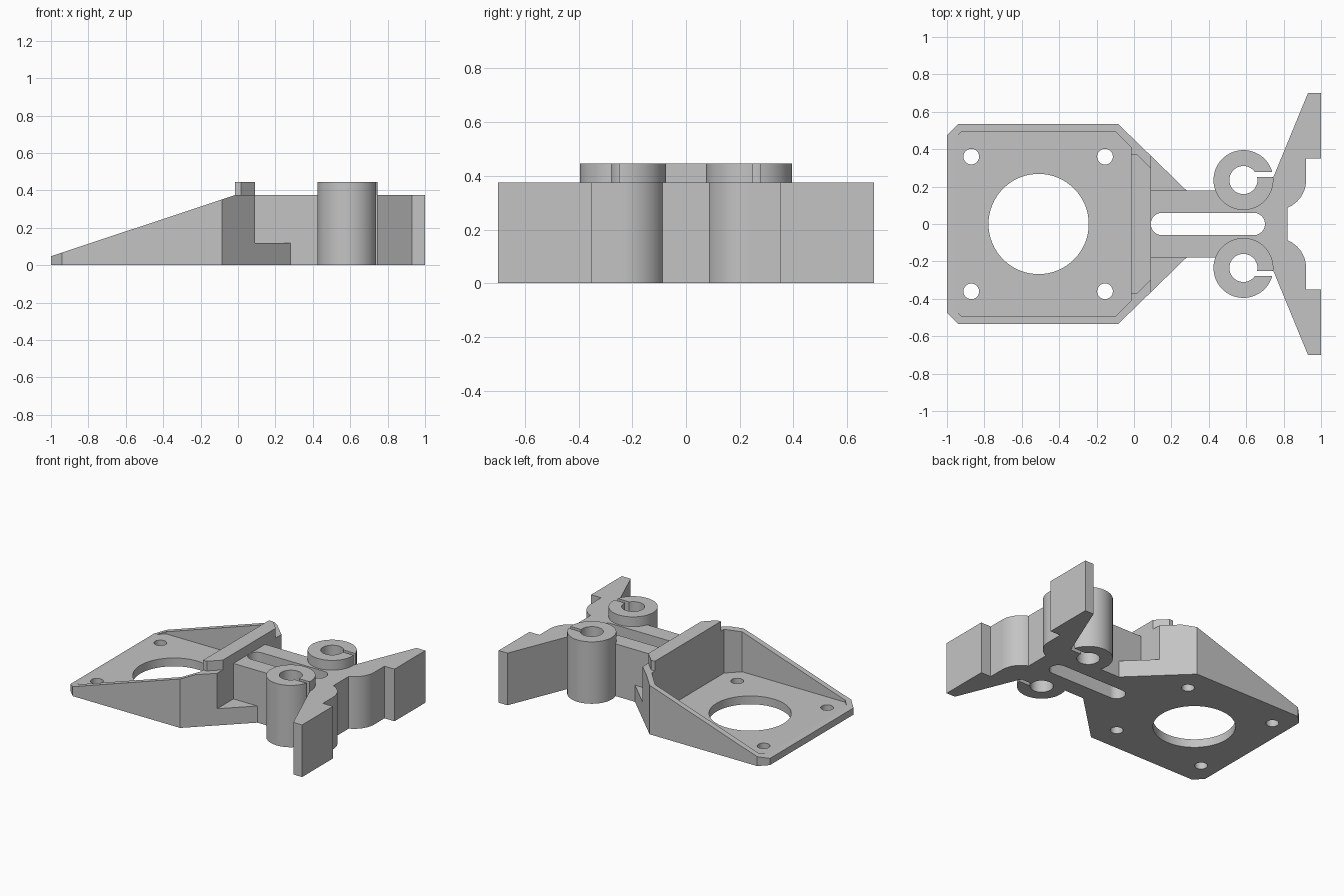
import bpy
import bmesh
from math import asin, cos, sin, pi, radians

if "Cube" in bpy.data.objects:
    bpy.data.objects.remove(bpy.data.objects["Cube"])

grey = bpy.data.materials.new("plain grey")
grey.use_nodes = True
grey.diffuse_color = (0.55, 0.55, 0.55, 1)
grey.node_tree.nodes["Principled BSDF"].inputs["Base Color"].default_value = (0.55, 0.55, 0.55, 1)

TOP = 0.375      # height of the main body
RAISED = 0.445   # height of the stop bar and sleeves
parts = []


def arc(cx, cy, r, start, end, steps=32):
    return [(cx + r * cos(start + (end - start) * i / steps),
             cy + r * sin(start + (end - start) * i / steps)) for i in range(steps + 1)]


def circle(cx, cy, r, steps=64):
    return arc(cx, cy, r, 0, 2 * pi, steps)[:-1]


def mirrored(half):
    """Close a +y half outline with its reflection."""
    return half + [(x, -y) for x, y in reversed(half)]


def prism(name, outline, low, high, along_y=False):
    """Extrude an outline along z, or an x/z outline along y."""
    bm = bmesh.new()
    rings = []
    for h in (low, high):
        rings.append([bm.verts.new((u, h, v) if along_y else (u, v, h)) for u, v in outline])
    for ring in rings:
        bm.faces.new(ring)
    n = len(outline)
    for i in range(n):
        j = (i + 1) % n
        bm.faces.new((rings[0][i], rings[0][j], rings[1][j], rings[1][i]))
    bmesh.ops.recalc_face_normals(bm, faces=bm.faces)
    mesh = bpy.data.meshes.new(name)
    bm.to_mesh(mesh)
    bm.free()
    mesh.materials.append(grey)
    obj = bpy.data.objects.new(name, mesh)
    bpy.context.collection.objects.link(obj)
    return obj


def part(name, outline, low, high):
    obj = prism(name, outline, low, high)
    parts.append(obj)
    return obj


def cut(obj, cutters):
    """Subtract the cutters, bake the result and remove them."""
    for c in cutters:
        mod = obj.modifiers.new("cut", 'BOOLEAN')
        mod.operation = 'DIFFERENCE'
        mod.solver = 'EXACT'
        mod.object = c
    bpy.context.view_layer.update()
    graph = bpy.context.evaluated_depsgraph_get()
    mesh = bpy.data.meshes.new_from_object(obj.evaluated_get(graph))
    obj.modifiers.clear()
    obj.data = mesh
    for c in cutters:
        bpy.data.objects.remove(c)


# Motor tray: chamfered block, hollowed, sloped and drilled
tray = part("motor_tray", mirrored([(-1, 0.475), (-0.94, 0.535), (-0.085, 0.535), (0.09, 0.365)]), 0, TOP)
pocket = prism("pocket_cutter", mirrored([(-1.1, 0.31), (-0.92, 0.495), (-0.1, 0.495), (-0.015, 0.41)]), 0.06, 1)
slope = prism("slope_cutter", [(-1.1, 0.015), (0.06, 0.4), (0.06, 0.8), (-1.1, 0.8)], -1, 1, along_y=True)
bores = [prism("bore_cutter", circle(-0.51, 0, 0.268), -0.1, 1)]
for x in (-0.87, -0.155):
    for y in (-0.36, 0.36):
        bores.append(prism("screw_cutter", circle(x, y, 0.042, 32), -0.1, 1))
cut(tray, [pocket, slope] + bores)

# Raised stop bar above the tray's inner wall
part("stop_bar", mirrored([(-0.015, 0.375), (0.015, 0.375), (0.09, 0.3)]), TOP - 0.005, RAISED)

# Arm with forked wings, pierced by the slot and the sleeve bores
half = [(0.05, 0.18), (0.5, 0.18), (0.585, 0.25), (0.745, 0.25), (0.93, 0.7), (1, 0.7), (1, 0.35), (0.92, 0.35)]
half += arc(0.76, 0.235, 0.16, 0, radians(-68), 20)
arm = part("forked_arm", mirrored(half), 0, TOP)
slot = arc(0.64, 0, 0.06, -pi / 2, pi / 2) + arc(0.15, 0, 0.06, pi / 2, 3 * pi / 2)
cut(arm, [prism("slot_cutter", slot, -0.1, 1)]
    + [prism("sleeve_cutter", circle(0.585, s * 0.235, 0.075), -0.1, 1) for s in (-1, 1)])

# Split sleeves and low gussets on both sides
for side, s in (("left", 1), ("right", -1)):
    ring = []
    for r, flip in ((0.16, False), (0.075, True)):
        pts = arc(0.585, 0.235, r, asin(0.043 / r), 2 * pi + asin(0.015 / r), 72)
        ring += pts[::-1] if flip else pts
    part("split_sleeve_" + side, [(x, s * y) for x, y in ring], 0, RAISED)
    part("gusset_" + side, [(0.09, s * 0.18), (0.28, s * 0.18), (0.09, s * 0.365)], 0, 0.12)

# Smooth the round walls, keep edges sharp
bpy.ops.object.select_all(action='DESELECT')
for obj in parts:
    obj.select_set(True)
bpy.context.view_layer.objects.active = tray
bpy.ops.object.shade_smooth_by_angle(angle=radians(15))
